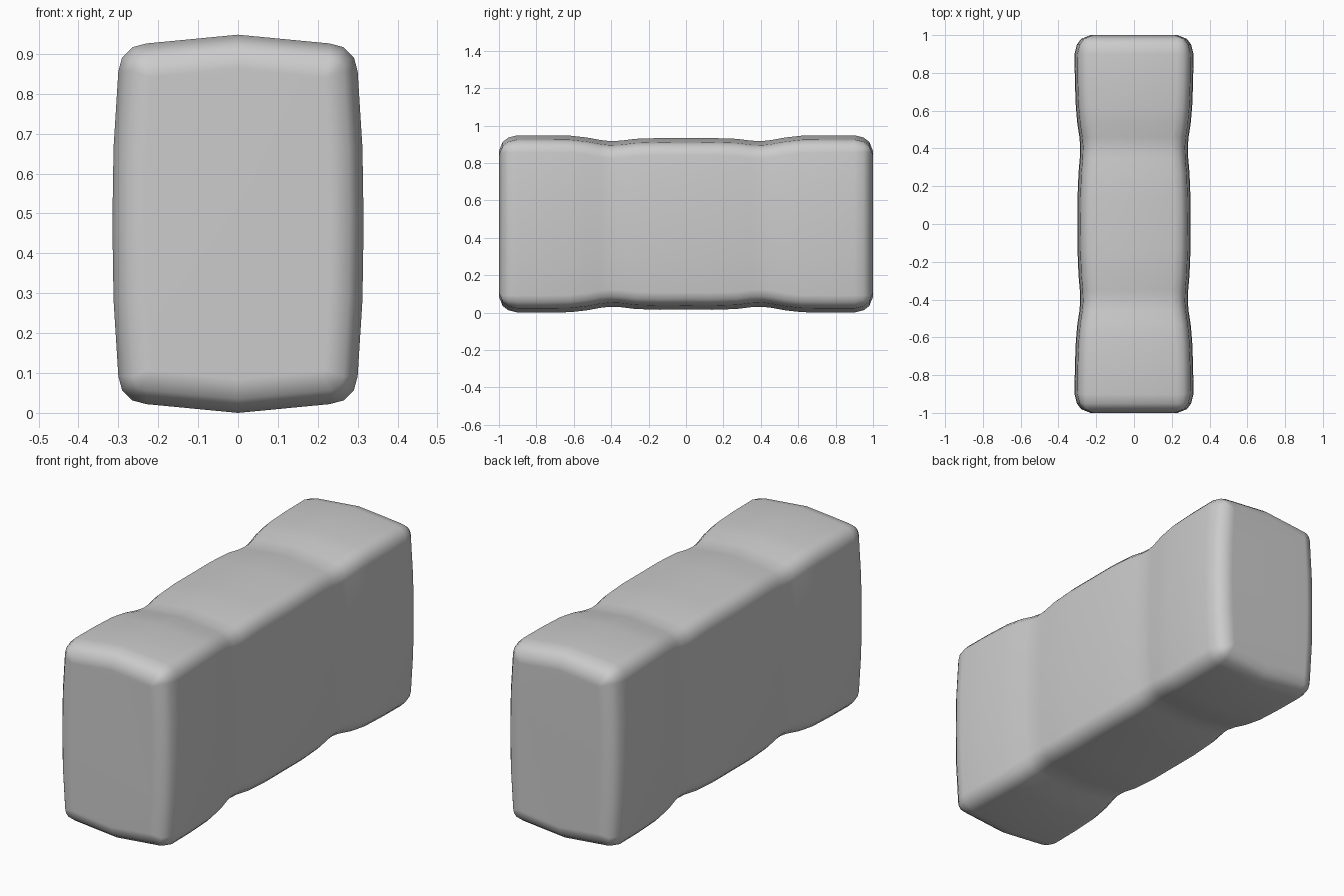
import bpy
import bmesh
from math import cos, sin, pi

cube = bpy.data.objects.get("Cube")
if cube:
    bpy.data.objects.remove(cube, do_unlink=True)

MID_Z = 0.474
RADIUS = 0.07
CORNER_STEPS = 3

# Half profile along the length: y, half width, half height, share of the edge radius
half = [
    (0.0, 0.30, 0.458, 1), (0.14, 0.299, 0.459, 1), (0.27, 0.294, 0.455, 1),
    (0.35, 0.287, 0.445, 1), (0.41, 0.285, 0.443, 1), (0.46, 0.289, 0.449, 1),
    (0.53, 0.300, 0.462, 1), (0.62, 0.308, 0.472, 1), (0.75, 0.313, 0.474, 1),
    (0.90, 0.315, 0.474, 1), (0.95, 0.315, 0.474, 0.82),
    (0.98, 0.315, 0.474, 0.5), (1.0, 0.315, 0.474, -0.2),
]
stations = [(-y, w, h, s) for y, w, h, s in reversed(half[1:])] + half


def section(w, h, share):
    """Rounded rectangle with gently bowed sides, centred on the origin."""
    r = max(RADIUS * share, 0.004)
    shrink = RADIUS * (1 - share)
    w, h = w - shrink, h - shrink
    cw, ch = w - 0.015 - r, h - 0.022 - r
    quarter = [(w, 0), (w - 0.003, ch * 0.5)]
    for i in range(CORNER_STEPS + 1):
        a = pi / 2 * i / CORNER_STEPS
        quarter.append((cw + r * cos(a), ch + r * sin(a)))
    quarter.append((0, h))
    upper = quarter + [(-x, z) for x, z in reversed(quarter[:-1])]
    return upper + [(x, -z) for x, z in reversed(upper[1:-1])]


# Loft the sections into one closed block
bm = bmesh.new()
rings = [[bm.verts.new((x, y, z + MID_Z)) for x, z in section(w, h, s)]
         for y, w, h, s in stations]
for a, b in zip(rings, rings[1:]):
    for i in range(len(a)):
        j = (i + 1) % len(a)
        bm.faces.new((a[i], a[j], b[j], b[i]))
bm.faces.new(rings[0])
bm.faces.new(rings[-1])
bmesh.ops.recalc_face_normals(bm, faces=bm.faces)
for face in bm.faces:
    face.smooth = True

mesh = bpy.data.meshes.new("waisted_block")
bm.to_mesh(mesh)
bm.free()
block = bpy.data.objects.new("waisted_block", mesh)
bpy.context.scene.collection.objects.link(block)

# Keep the broad faces flat and the edges soft
block.modifiers.new("soft_edges", "WEIGHTED_NORMAL").keep_sharp = True

# Plain grey finish
grey = bpy.data.materials.new("plain_grey")
grey.use_nodes = True
colour = (0.6, 0.6, 0.6, 1)
grey.diffuse_color = colour
grey.node_tree.nodes["Principled BSDF"].inputs["Base Color"].default_value = colour
mesh.materials.append(grey)
